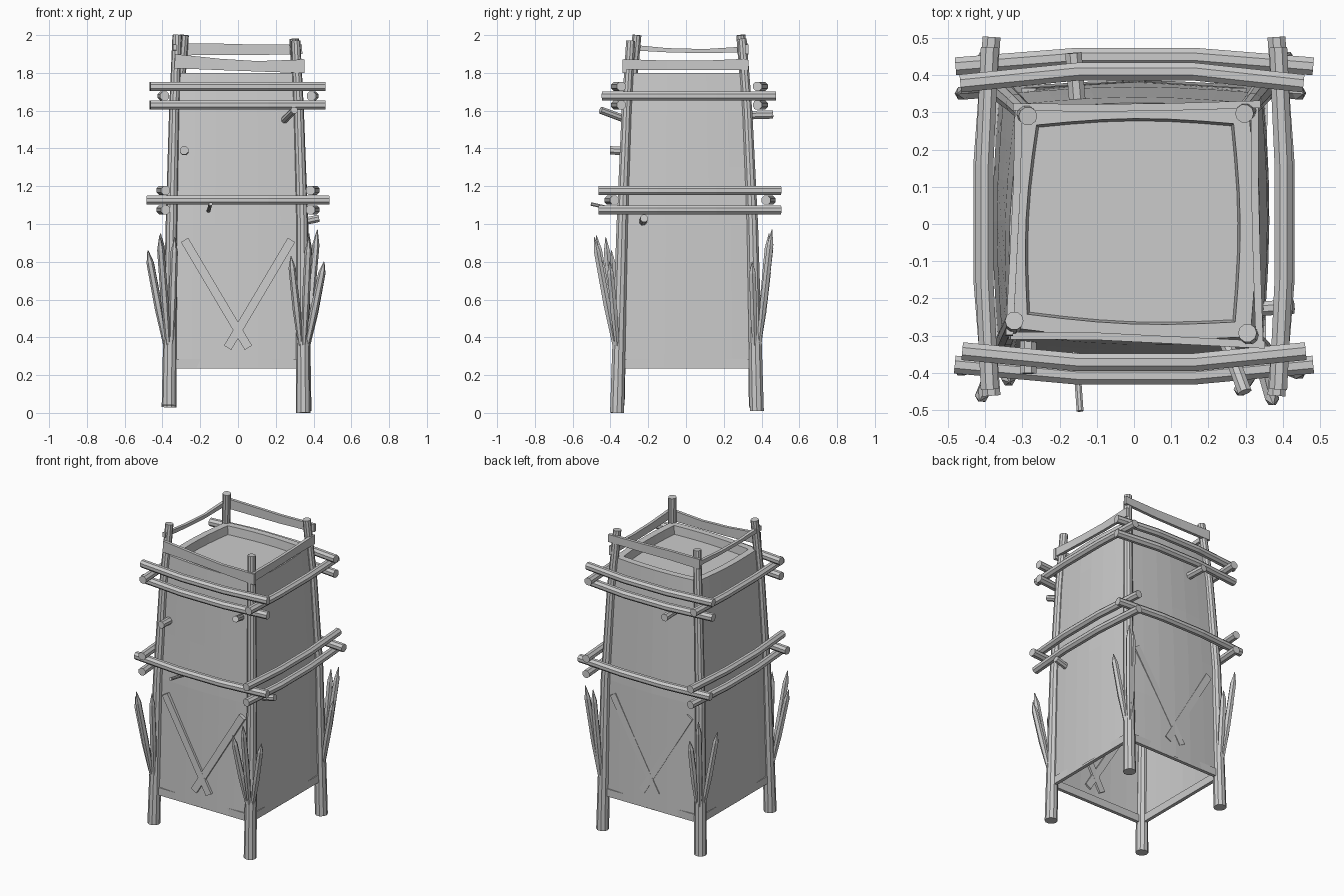
import bpy, bmesh, math
from mathutils import Vector as V

if "Cube" in bpy.data.objects:
    bpy.data.objects.remove(bpy.data.objects["Cube"])


def finish(name, bm):
    bmesh.ops.recalc_face_normals(bm, faces=bm.faces)
    me = bpy.data.meshes.new(name)
    bm.to_mesh(me)
    bm.free()
    ob = bpy.data.objects.new(name, me)
    bpy.context.collection.objects.link(ob)
    return ob


def skin(bm, rings, cap_start=True, cap_end=True):
    vs = [[bm.verts.new(p) for p in r] for r in rings]
    n = len(vs[0])
    for a, b in zip(vs, vs[1:]):
        for i in range(n):
            j = (i + 1) % n
            bm.faces.new((a[i], a[j], b[j], b[i]))
    if cap_start:
        bm.faces.new(vs[0][::-1])
    if cap_end:
        bm.faces.new(vs[-1])


def direction(pts, i):
    return (pts[min(i + 1, len(pts) - 1)] - pts[max(i - 1, 0)]).normalized()


def tube(name, pts, radii, sides=8):
    pts = [V(p) for p in pts]
    d0 = (pts[-1] - pts[0]).normalized()
    ref = V((1, 0, 0)) if abs(d0.z) > 0.7 else V((0, 0, 1))
    rings = []
    for i, p in enumerate(pts):
        d = direction(pts, i)
        u = d.cross(ref).normalized()
        v = d.cross(u)
        angles = [math.tau * (k + 0.5) / sides for k in range(sides)]
        rings.append([p + radii[i] * (u * math.cos(a) + v * math.sin(a)) for a in angles])
    bm = bmesh.new()
    skin(bm, rings)
    return finish(name, bm)


def plank(name, pts, widths, thick, normal):
    pts, n = [V(p) for p in pts], V(normal)
    rings = []
    for i, p in enumerate(pts):
        w = direction(pts, i).cross(n).normalized() * widths[i] / 2
        t = n * thick / 2
        rings.append([p + w + t, p - w + t, p - w - t, p + w - t])
    bm = bmesh.new()
    skin(bm, rings)
    return finish(name, bm)


# Leaning corner posts: front left, front right, back right, back left
names = ["front_left", "front_right", "back_right", "back_left"]
posts = [
    [(-.365, -.362, .04), (-.352, -.335, 1.0), (-.338, -.298, 1.6), (-.322, -.260, 2.0)],
    [(.345, -.365, 0), (.340, -.338, 1.0), (.322, -.315, 1.6), (.305, -.293, 1.97)],
    [(.350, .375, .01), (.342, .352, 1.0), (.320, .325, 1.6), (.297, .297, 1.98)],
    [(-.365, .370, .03), (-.350, .350, 1.0), (-.318, .322, 1.6), (-.285, .290, 2.0)],
]
for nm, path in zip(names, posts):
    tube(nm + "_post", path, [.039, .031, .027, .025], 10)


def post_at(i, z):
    path = [V(p) for p in posts[i]]
    for a, b in zip(path, path[1:]):
        if z <= b.z:
            break
    return a.lerp(b, (z - a.z) / (b.z - a.z))


# Bowed wall skin with a recessed platform on top
def wall_ring(z, scale=1, height=None):
    ring = []
    for i in range(4):
        a, b = post_at(i, z), post_at((i + 1) % 4, z)
        out = (b - a).cross(V((0, 0, 1))).normalized()
        for k in range(6):
            p = a.lerp(b, k / 6) + out * .018 * math.sin(math.pi * k / 6)
            ring.append((p.x * scale, p.y * scale, height or z))
    return ring


bm = bmesh.new()
skin(bm, [wall_ring(z) for z in (.24, .6, 1.0, 1.3, 1.6, 1.8)]
     + [wall_ring(1.8, .87), wall_ring(1.8, .85, 1.745)], cap_start=False)
finish("tower_walls", bm)

# Base trim boards on all four sides
normals = [(0, -1, 0), (1, 0, 0), (0, 1, 0), (-1, 0, 0)]
sides = ["front", "right", "back", "left"]
for i in range(4):
    a, b = post_at(i, .26), post_at((i + 1) % 4, .26)
    plank(sides[i] + "_base_trim", [a, b], [.05, .05], .022, normals[i])

# Crossed braces on front and back
for s, nm in ((1, "front"), (-1, "back")):
    for m, end in ((-1, "a"), (1, "b")):
        plank(f"{nm}_brace_{end}",
              [(s * m * .283, s * -.352, .915), (s * -m * .055, s * -.374, .345)],
              [.045, .045], .028, (0, -s, 0))

# Sagging parapet boards between the post tops
plank("front_parapet", [(-.335, -.300, 1.862), (-.1, -.302, 1.845), (.1, -.312, 1.835),
      (.352, -.325, 1.835)], [.075, .06, .055, .072], .02, (0, -1, 0))
plank("back_parapet", [(-.325, .315, 1.925), (-.1, .312, 1.925), (.1, .315, 1.922),
      (.340, .322, 1.925)], [.065, .06, .055, .05], .02, (0, 1, 0))
plank("right_parapet", [(.338, -.330, 1.845), (.330, -.1, 1.84), (.325, .1, 1.84),
      (.325, .330, 1.845)], [.055, .05, .05, .06], .02, (1, 0, 0))
plank("left_parapet", [(-.335, -.300, 1.935), (-.325, -.1, 1.92), (-.315, .1, 1.915),
      (-.310, .320, 1.925)], [.03, .022, .022, .03], .02, (-1, 0, 0))


# Bowed log rings: along axis, from lo to hi, at an offset with a bowed middle
def log(name, axis, lo, hi, end, mid, z):
    pts = [(lo, end), (-.15, mid), (.16, mid), (hi, end)]
    tube(name, [(t, o, z) if axis == "x" else (o, t, z) for t, o in pts], [.026] * 4)


for z in (1.728, 1.63):
    log("upper_front_log", "x", -.462, .462, -.342, -.372, z)
    log("upper_back_log", "x", -.467, .456, .378, .41, z)
for s, nm in ((-1, "left"), (1, "right")):
    log(f"upper_{nm}_log", "y", -.445, .475, s * .388, s * .402, 1.678)
    for z in (1.178, 1.075):
        log(f"lower_{nm}_log", "y", -.462, .503, s * .383, s * .408, z)
log("lower_front_log", "x", -.482, .482, -.378, -.408, 1.126)
log("lower_back_log", "x", -.480, .482, .424, .45, 1.126)

# Sharpened stakes fanning out around each post
tips = [
    [(-.478, -.395, .86), (-.415, -.475, .94), (-.335, -.425, .93)],
    [(.280, -.455, .83), (.375, -.485, .93), (.456, -.405, .80)],
    [(.420, .455, .97), (.456, .350, .80), (.375, .440, .95)],
    [(-.476, .350, .86), (-.410, .455, .95), (-.335, .440, .80)],
]
for i, group in enumerate(tips):
    for tip in group:
        tip = V(tip)
        c = post_at(i, .35)
        d = V((tip.x - c.x, tip.y - c.y, 0)).normalized()
        base = c + d * .022
        tube(names[i] + "_stake", [base, base.lerp(tip, .4), base.lerp(tip, .87), tip],
             [.012, .021, .019, .002], 6)

# Loose pegs sticking out of the walls
pegs = [
    ("front_peg_left", (-.285, -.29, 1.385), (-.285, -.402, 1.39), .024),
    ("front_peg_right", (.245, -.31, 1.55), (.298, -.452, 1.603), .02),
    ("front_thin_peg", (-.158, -.32, 1.065), (-.145, -.503, 1.106), .01),
    ("right_peg", (.31, -.23, 1.005), (.428, -.222, 1.03), .021),
    ("back_peg", (-.15, .30, 1.575), (-.163, .46, 1.58), .024),
]
for nm, a, b, r in pegs:
    tube(nm, [a, b], [r, r])
